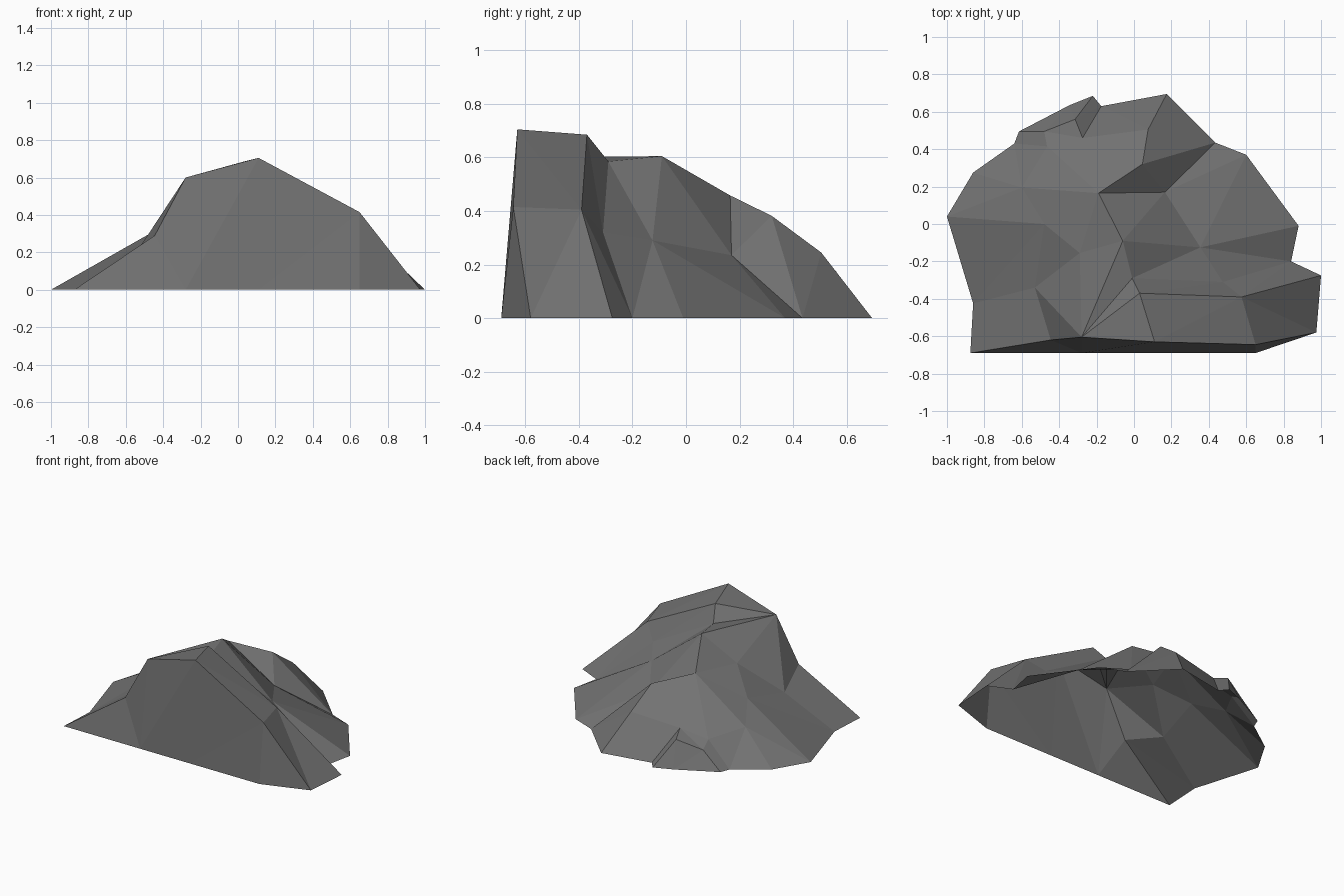
import bpy
import bmesh
from mathutils import Vector
from mathutils.geometry import delaunay_2d_cdt

if "Cube" in bpy.data.objects:
    bpy.data.objects.remove(bpy.data.objects["Cube"])

# Ground outline of the rock, counter-clockwise from the front left corner
outline = [(-.875, -.69), (-.28, -.69), (.11, -.69), (.65, -.69), (.975, -.58),
           (1, -.275), (.84, -.2), (.88, -.01), (.6, .37), (.435, .435),
           (.175, .695), (-.175, .63), (-.22, .685), (-.345, .635),
           (-.615, .495), (-.64, .43), (-.86, .275), (-1, .04), (-.86, -.425)]

# Raised points
crest = {
    # front cliff edge
    "a": (-.445, -.62, .29), "b": (-.28, -.605, .6), "c": (.11, -.63, .705), "d": (.65, -.645, .415),
    # right-hand step
    "e": (.03, -.37, .685), "f": (.575, -.39, .405), "g": (-.01, -.29, .585), "h": (.475, -.31, .32),
    # spine falling to the back
    "i": (-.06, -.09, .605), "j": (-.19, .165, .458), "k": (.045, .32, .382), "l": (.075, .505, .245),
    # right slope
    "m": (.355, -.125, .29), "n": (.165, .17, .235),
    # left slope
    "o": (-.53, -.34, .22), "p": (-.29, -.155, .433), "q": (-.48, 0, .295), "r": (-.6, .195, .2),
    # chips at the back
    "s": (-.275, .46, .207), "t": (-.315, .56, .175), "u": (-.48, .495, .12), "v": (-.465, .415, .16),
}

# Crease lines; numbers are outline corners, letters are raised points
creases = ["0 a b c d 4", "1 b", "2 c", "3 d", "c e f d", "f 5", "e g h 6", "f h", "b e",
           "b i", "g i j k l 10", "i p j", "i m n j", "n k 9", "n 8", "m 7", "m h",
           "b p", "b o", "a o p q r 17", "o 18 q", "o q 17", "r 16", "r v",
           "s t 12", "s 11 l", "v u 14", "v 15", "u 13", "j s"]

points = {str(i): (x, y, 0) for i, (x, y) in enumerate(outline)}
points.update(crest)
names = list(points)
coords = [Vector(p) for p in points.values()]
edges = []
for line in creases:
    ids = [names.index(n) for n in line.split()]
    edges += list(zip(ids, ids[1:]))

# Triangulate between the creases inside the outline, then lift to height
flat, _, tris, origin, _, _ = delaunay_2d_cdt(
    [p.to_2d() for p in coords], edges, [list(range(len(outline)))], 1, 1e-5)

bm = bmesh.new()
verts = [bm.verts.new((p.x, p.y, coords[o[0]].z if o else 0.2)) for p, o in zip(flat, origin)]
for t in tris:
    bm.faces.new([verts[i] for i in t])
for f in bm.faces:
    f.normal_update()
    if f.normal.z < 0:
        f.normal_flip()

mesh = bpy.data.meshes.new("rock")
bm.to_mesh(mesh)
bm.free()
stone = bpy.data.materials.new("grey stone")
stone.diffuse_color = (.17, .17, .17, 1)
stone.use_nodes = True
stone.node_tree.nodes["Principled BSDF"].inputs["Base Color"].default_value = stone.diffuse_color
mesh.materials.append(stone)
bpy.context.collection.objects.link(bpy.data.objects.new("rock", mesh))
